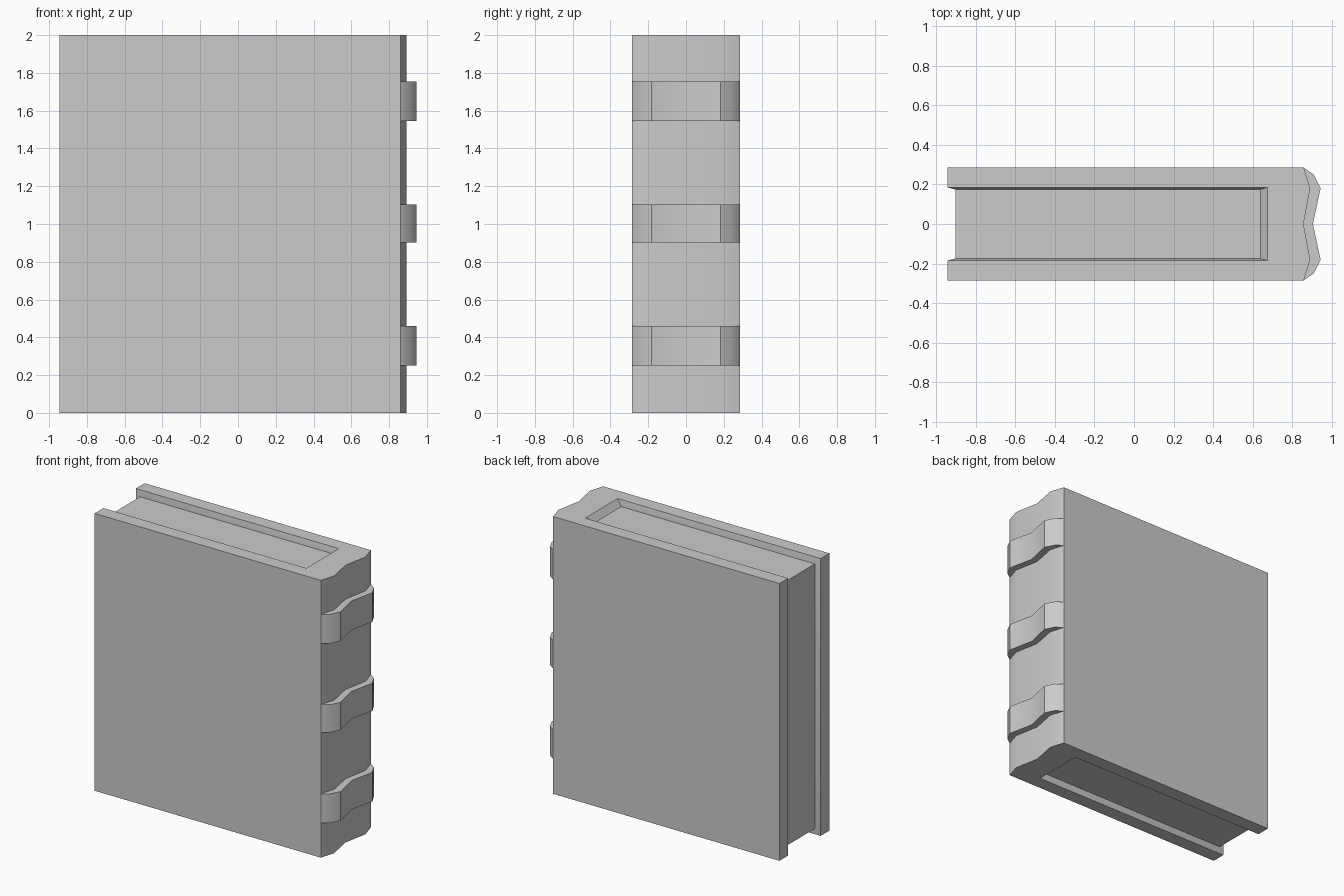
import bpy, bmesh, math

if "Cube" in bpy.data.objects:
    bpy.data.objects.remove(bpy.data.objects["Cube"])


def finish(name, bm):
    """Turn a bmesh into a named object with sharp edges kept."""
    bmesh.ops.recalc_face_normals(bm, faces=bm.faces)
    mesh = bpy.data.meshes.new(name)
    bm.to_mesh(mesh)
    bm.free()
    obj = bpy.data.objects.new(name, mesh)
    bpy.context.collection.objects.link(obj)
    bpy.ops.object.select_all(action='DESELECT')
    obj.select_set(True)
    bpy.context.view_layer.objects.active = obj
    bpy.ops.object.shade_smooth_by_angle(angle=math.radians(30))
    return obj


def ring(bm, points, z):
    return [bm.verts.new((x, y, z)) for x, y in points]


def bridge(bm, a, b, closed=True):
    n = len(a)
    for i in range(n if closed else n - 1):
        j = (i + 1) % n
        bm.faces.new((a[i], a[j], b[j], b[i]))


def mirrored(half):
    """Complete a spine profile given from -y to the middle."""
    return half + [(x, -y) for x, y in reversed(half[:-1])]


spine = mirrored([(0.86, -0.285), (0.892, -0.18), (0.858, 0)])

# Cover: two boards and a fluted spine, with a channel that tapers inward
rim = [(-0.945, -0.185), (0.675, -0.185), (0.675, 0.185), (-0.945, 0.185)]
floor = [(-0.905, -0.175), (0.64, -0.175), (0.64, 0.175), (-0.905, 0.175)]
outer = [(-0.945, -0.285)] + spine + [(-0.945, 0.285)]

bm = bmesh.new()
outer_low, outer_high = ring(bm, outer, 0), ring(bm, outer, 2)
rim_low, rim_high = ring(bm, rim, 0), ring(bm, rim, 2)
in_low, in_high = ring(bm, floor, 0.045), ring(bm, floor, 1.955)
bridge(bm, outer_low, outer_high, False)
for o, r, f in ((outer_low, rim_low, in_low), (outer_high, rim_high, in_high)):
    bm.faces.new(o + r[::-1])
    bridge(bm, r, f, False)
bridge(bm, in_low, in_high, False)
for i in (0, 3):
    bm.faces.new((rim_low[i], rim_high[i], in_high[i], in_low[i]))
for i in (0, -1):
    k = 0 if i == 0 else 3
    bm.faces.new((outer_low[i], outer_high[i], rim_high[k], rim_low[k]))
finish("cover", bm)

# Page block, tucked slightly into the cover
bm = bmesh.new()
bmesh.ops.create_cube(bm, size=1)
for v in bm.verts:
    v.co.x = -0.905 if v.co.x < 0 else 0.65
    v.co.y = math.copysign(0.178, v.co.y)
    v.co.z = 0.045 if v.co.z < 0 else 1.955
finish("pages", bm)

# Raised bands across the spine
band = mirrored([(0.86, -0.285), (0.91, -0.25), (0.945, -0.182), (0.906, 0)])
band += [(0.84, 0.27), (0.84, -0.27)]
for i, (z0, z1) in enumerate(((0.25, 0.46), (0.903, 1.103), (1.545, 1.755))):
    bm = bmesh.new()
    low, high = ring(bm, band, z0), ring(bm, band, z1)
    bridge(bm, low, high)
    bm.faces.new(low)
    bm.faces.new(high)
    finish(f"spine_band_{i + 1}", bm)
